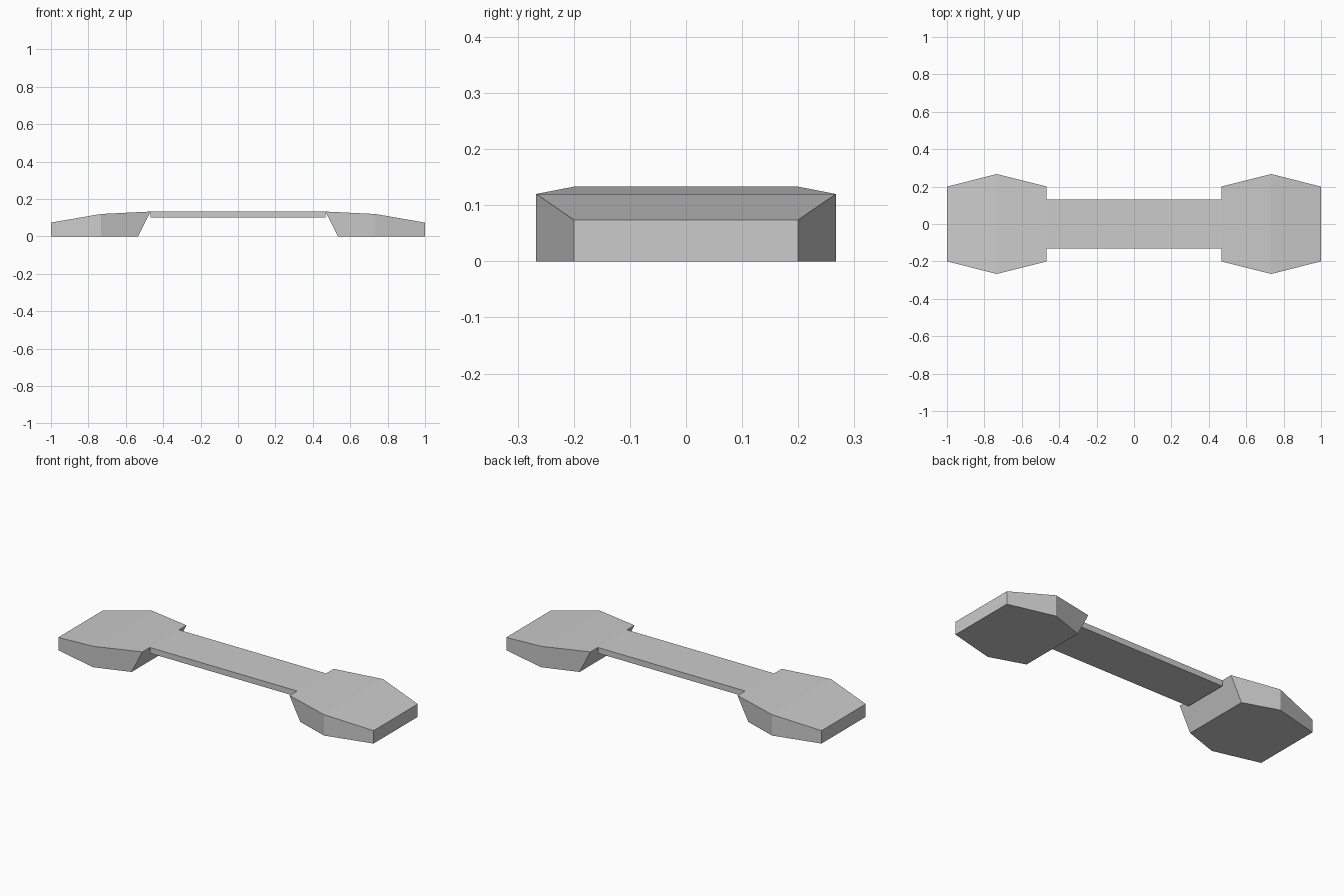
import bpy
import bmesh

if "Cube" in bpy.data.objects:
    bpy.data.objects.remove(bpy.data.objects["Cube"], do_unlink=True)

grey = bpy.data.materials.new("light_grey")
grey.use_nodes = True
colour = (0.6, 0.6, 0.6, 1)
grey.diffuse_color = colour
grey.node_tree.nodes["Principled BSDF"].inputs["Base Color"].default_value = colour


def loft(name, stations):
    """Join four-cornered sections given as (bottom x, top x, half width, bottom z, top z)."""
    bm = bmesh.new()
    rings = []
    for bottom_x, top_x, w, low, high in stations:
        corners = [(bottom_x, -w, low), (bottom_x, w, low), (top_x, w, high), (top_x, -w, high)]
        rings.append([bm.verts.new(c) for c in corners])
    for a, b in zip(rings, rings[1:]):
        for i in range(4):
            j = (i + 1) % 4
            bm.faces.new((a[i], a[j], b[j], b[i]))
    bm.faces.new(rings[0])
    bm.faces.new(rings[-1])
    bmesh.ops.recalc_face_normals(bm, faces=bm.faces)
    mesh = bpy.data.meshes.new(name)
    bm.to_mesh(mesh)
    bm.free()
    mesh.materials.append(grey)
    obj = bpy.data.objects.new(name, mesh)
    bpy.context.collection.objects.link(obj)
    return obj


# Hexagonal end blocks with a sloping top and an undercut inner face
for name, s in (("left_end_block", 1), ("right_end_block", -1)):
    loft(name, [
        (s * 0.535, s * 0.467, 0.2, 0, 0.133),
        (s * 0.733, s * 0.733, 0.267, 0, 0.12),
        (s * 1.0, s * 1.0, 0.2, 0, 0.074),
    ])

# Thin flat bar joining the blocks, flush with their inner top edges
loft("connecting_bar", [(x, x, 0.132, 0.1, 0.133) for x in (-0.467, 0.467)])
